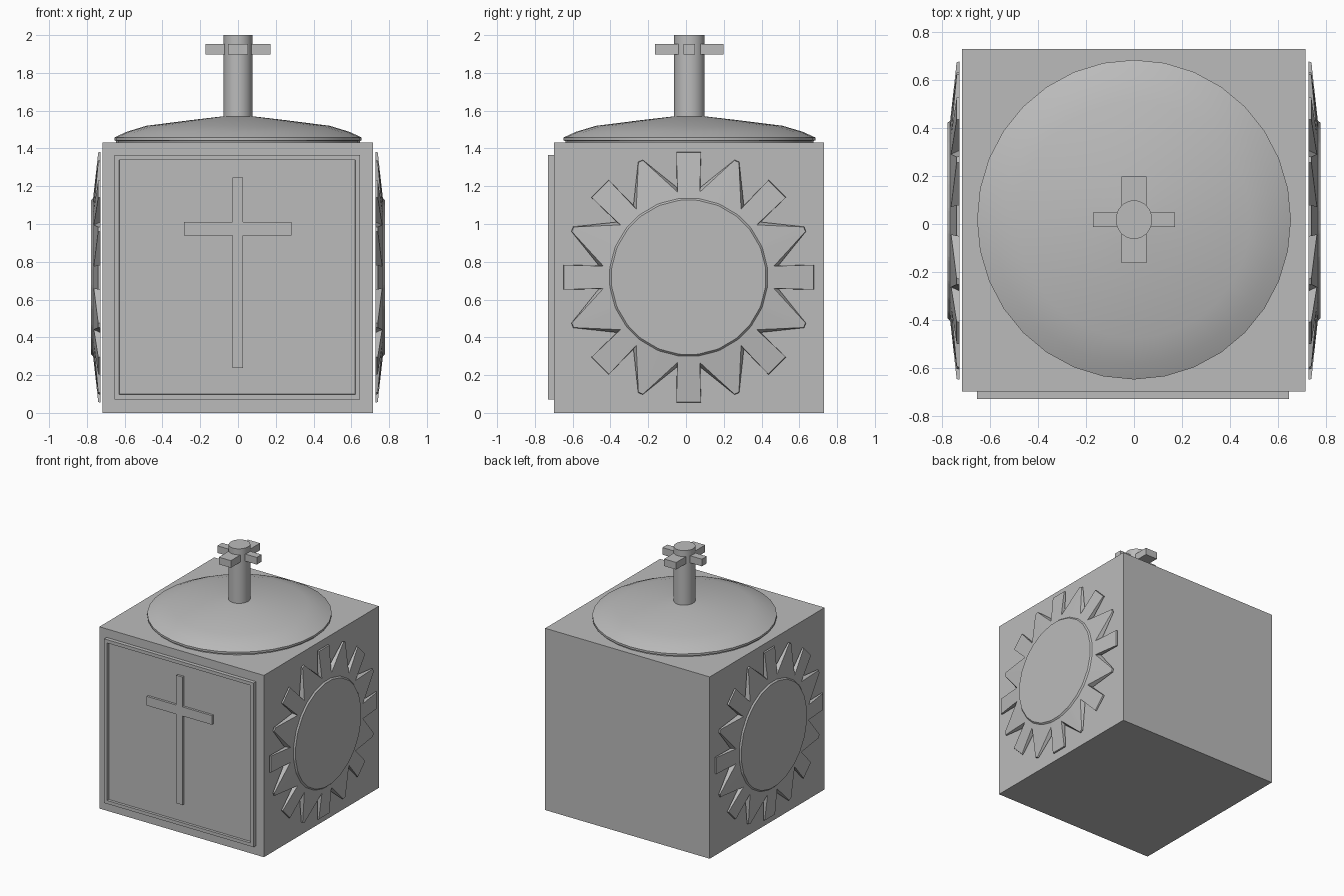
import bpy, bmesh
from math import sin, cos, pi, radians

cube = bpy.data.objects.get("Cube")
if cube:
    bpy.data.objects.remove(cube, do_unlink=True)

stone = bpy.data.materials.new("grey stone")
stone.use_nodes = True
GREY = (0.5, 0.5, 0.5, 1)
stone.diffuse_color = GREY
stone.node_tree.nodes["Principled BSDF"].inputs["Base Color"].default_value = GREY


def finish(name, bm, smooth=False):
    bmesh.ops.recalc_face_normals(bm, faces=bm.faces)
    mesh = bpy.data.meshes.new(name)
    bm.to_mesh(mesh)
    bm.free()
    mesh.materials.append(stone)
    ob = bpy.data.objects.new(name, mesh)
    bpy.context.collection.objects.link(ob)
    if smooth:
        bpy.ops.object.select_all(action='DESELECT')
        ob.select_set(True)
        bpy.context.view_layer.objects.active = ob
        bpy.ops.object.shade_smooth_by_angle(angle=radians(25))
    return ob


def loft(name, rings, smooth=False):
    """Skin closed rings of equal point count and cap both ends."""
    bm = bmesh.new()
    loops = [[bm.verts.new(p) for p in ring] for ring in rings]
    n = len(loops[0])
    for a, b in zip(loops, loops[1:]):
        for i in range(n):
            j = (i + 1) % n
            bm.faces.new((a[i], a[j], b[j], b[i]))
    bm.faces.new(loops[0])
    bm.faces.new(loops[-1])
    return finish(name, bm, smooth)


def box(name, x, y, z):
    corners = [(x[0], y[0]), (x[1], y[0]), (x[1], y[1]), (x[0], y[1])]
    return loft(name, [[(px, py, h) for px, py in corners] for h in z])


def lathe(name, profile, y0, stretch, count=32):
    angles = [2 * pi * i / count for i in range(count)]
    return loft(name, [[(r * cos(a), y0 + r * stretch * sin(a), z) for a in angles]
                       for r, z in profile], True)


# Main block
box("body", (-0.718, 0.716), (-0.70, 0.73), (0, 1.432))

# Door with raised border and sunken panel
door = box("door", (-0.655, 0.647), (-0.73, -0.69), (0.072, 1.365))
bm = bmesh.new()
bm.from_mesh(door.data)
front = [min(bm.faces, key=lambda f: f.calc_center_median().y)]
bmesh.ops.inset_region(bm, faces=front, thickness=0.037)
bmesh.ops.inset_region(bm, faces=front, thickness=0.001, depth=-0.02)
bm.to_mesh(door.data)
bm.free()

# Cross on the door
half = [(0.028, 0.237), (0.028, 0.938), (0.284, 0.938),
        (0.284, 1.01), (0.028, 1.01), (0.028, 1.245)]
outline = half + [(-x, z) for x, z in reversed(half)]
loft("door_cross", [[(x - 0.002, y, z) for x, z in outline] for y in (-0.705, -0.728)])

# Lid and post
CY = 0.018
lathe("lid", [(0.645, 1.425), (0.645, 1.44), (0.655, 1.442), (0.655, 1.458),
              (0.59, 1.488), (0.485, 1.52), (0.25, 1.55), (0.08, 1.57)], CY, 1.018)
lathe("post", [(0.076, 1.54), (0.076, 2.0)], CY, 1.06)

# Short arms around the post top
for side, label in ((1, "left"), (-1, "right")):
    box("post_arm_" + label, sorted((side * 0.05, side * 0.172)),
        (CY - 0.03, CY + 0.03), (1.897, 1.953))
for side, label in ((1, "back"), (-1, "front")):
    box("post_arm_" + label, (-0.053, 0.052),
        sorted((CY + side * 0.05, CY + side * 0.181)), (1.897, 1.953))


# Sunburst reliefs on both sides
def sun(side, label):
    tips = []
    for k in range(8):
        a = k * pi / 4
        s = a + pi / 8
        # each pair is a broad flared ray followed by a narrow pointed ray
        tips += [(a - 0.13, False), (a - 0.098, True), (a + 0.098, True),
                 (a + 0.13, False), (s - 0.02, True), (s + 0.02, True)]

    def ring(valley, tip, depth):
        points = []
        for a, is_tip in tips:
            r = tip if is_tip else valley
            points.append((side * depth(r), 0.014 + r * sin(a), 0.718 + r * cos(a)))
        return points

    loft("sunburst_" + label, [
        ring(0.48, 0.667, lambda r: 0.729),
        ring(0.455, 0.664, lambda r: 0.767 - (r - 0.42) * 0.11),
        ring(0.42, 0.42, lambda r: 0.767),
        ring(0.41, 0.41, lambda r: 0.778)])


sun(1, "left")
sun(-1, "right")
